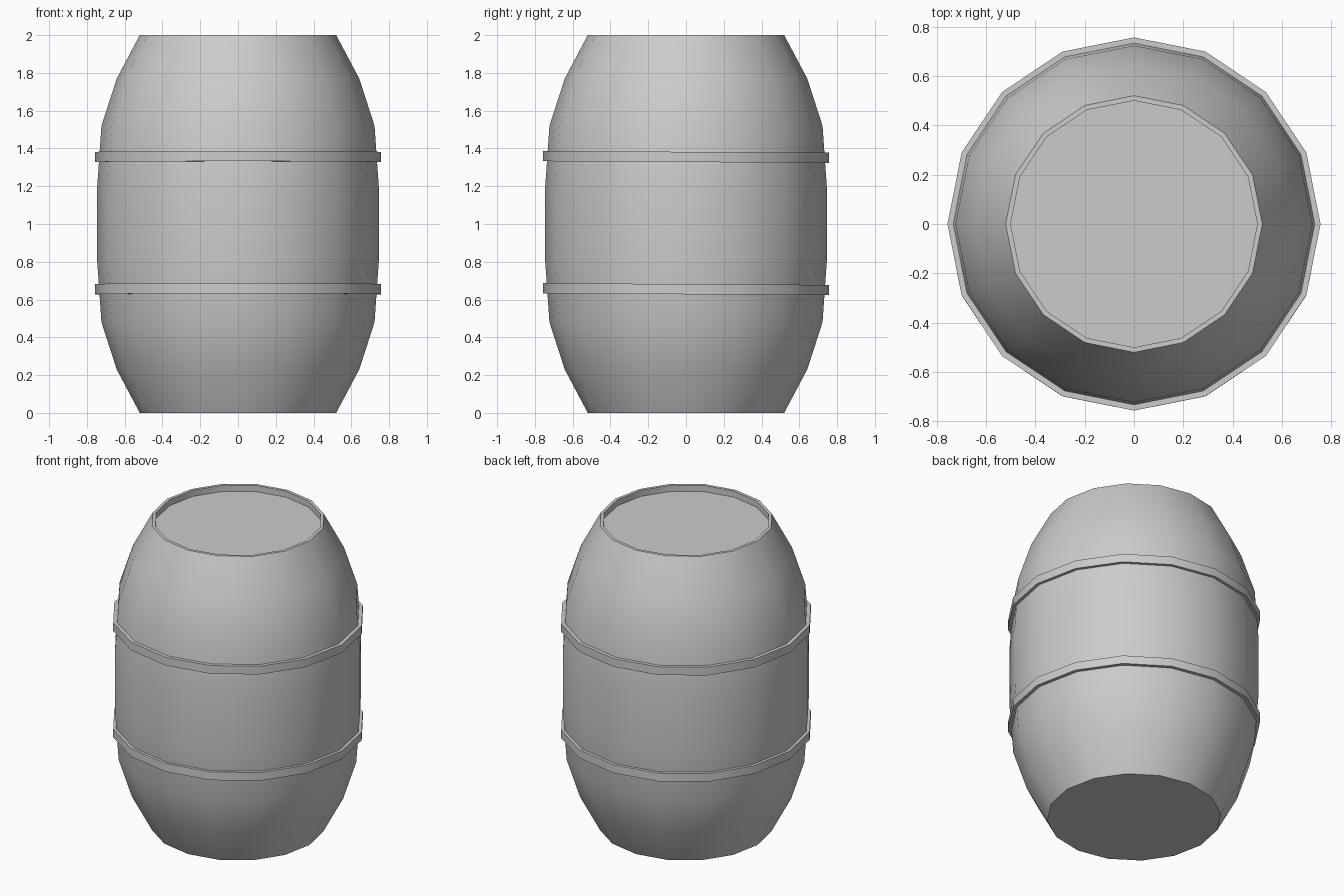
import bpy, bmesh, math

if "Cube" in bpy.data.objects:
    bpy.data.objects.remove(bpy.data.objects["Cube"])

SIDES = 16


def lathe(name, profile, closed=False):
    """Revolve (radius, z) points about z; open profiles get capped ends."""
    bm = bmesh.new()
    rings = []
    for r, z in profile:
        rings.append([bm.verts.new((r * math.cos(2 * math.pi * i / SIDES),
                                    r * math.sin(2 * math.pi * i / SIDES), z))
                      for i in range(SIDES)])
    pairs = list(zip(rings, rings[1:]))
    if closed:
        pairs.append((rings[-1], rings[0]))
    else:
        bm.faces.new(rings[0])
        bm.faces.new(rings[-1])
    for a, b in pairs:
        for i in range(SIDES):
            j = (i + 1) % SIDES
            bm.faces.new((a[i], a[j], b[j], b[i]))
    bmesh.ops.recalc_face_normals(bm, faces=bm.faces)
    mesh = bpy.data.meshes.new(name)
    bm.to_mesh(mesh)
    bm.free()
    obj = bpy.data.objects.new(name, mesh)
    bpy.context.collection.objects.link(obj)
    bpy.ops.object.select_all(action='DESELECT')
    obj.select_set(True)
    bpy.context.view_layer.objects.active = obj
    bpy.ops.object.shade_smooth_by_angle(angle=math.radians(30))
    return obj


# Barrel body: bulging wall, thin rim and recessed lid
lathe("barrel_body", [(0.52, 0), (0.642, 0.23), (0.723, 0.48), (0.746, 0.81),
                      (0.746, 1.19), (0.723, 1.52), (0.642, 1.77), (0.52, 2),
                      (0.50, 2), (0.50, 1.96)])

# Hoops: flat bands, very slightly tilted
for name, z in (("lower_hoop", 0.655), ("upper_hoop", 1.355)):
    hoop = lathe(name, [(0.715, -0.027), (0.756, -0.027),
                        (0.756, 0.027), (0.715, 0.027)], closed=True)
    hoop.location.z = z
    hoop.rotation_euler.x = -0.006
